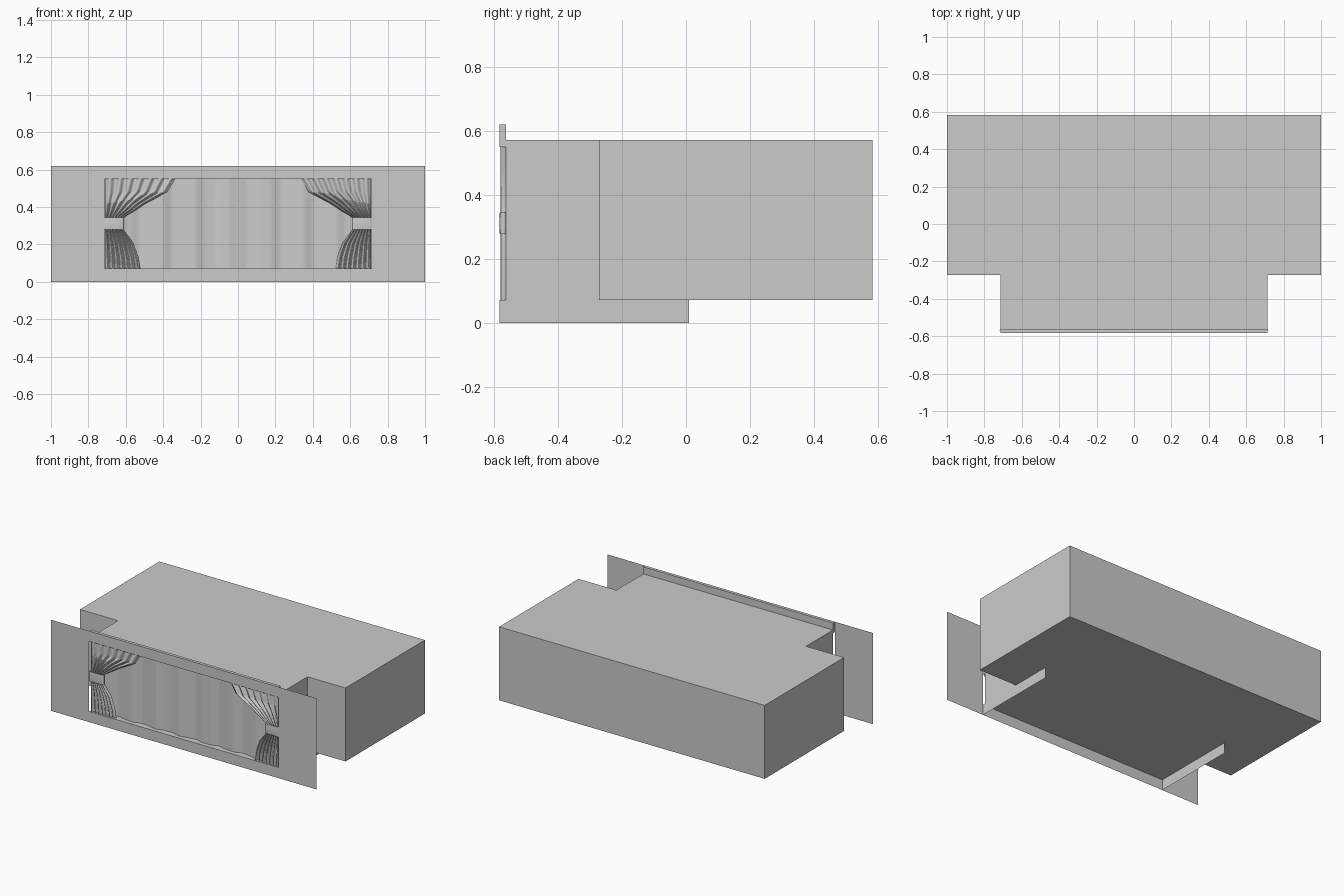
import bpy, bmesh, math

if "Cube" in bpy.data.objects:
    bpy.data.objects.remove(bpy.data.objects["Cube"])

FRONT, BACK = -0.582, 0.582      # overall depth
HALF, OPEN = 1.0, 0.714          # half widths of hall and stage opening
FLOOR, ROOF = 0.072, 0.572
RAIL_BACK = -0.561


def make(name, bm, smooth=False):
    bmesh.ops.recalc_face_normals(bm, faces=bm.faces)
    mesh = bpy.data.meshes.new(name)
    bm.to_mesh(mesh)
    bm.free()
    ob = bpy.data.objects.new(name, mesh)
    bpy.context.collection.objects.link(ob)
    if smooth:
        mesh.polygons.foreach_set("use_smooth", [True] * len(mesh.polygons))
    return ob


def sheet(name, nu, nv, point, smooth=False):
    """Grid surface: point(u, v) with u and v from 0 to 1."""
    bm = bmesh.new()
    rows = [[bm.verts.new(point(i / nu, j / nv)) for i in range(nu + 1)]
            for j in range(nv + 1)]
    for a, b in zip(rows, rows[1:]):
        for i in range(nu):
            bm.faces.new((a[i], a[i + 1], b[i + 1], b[i]))
    bmesh.ops.remove_doubles(bm, verts=bm.verts, dist=1e-6)
    ob = make(name, bm, smooth)
    # front-facing cloth
    return ob


def lerp_path(pts, t):
    """Smooth (Catmull-Rom) x value of an edge path at height t."""
    for k in range(len(pts) - 1):
        (z0, x0), (z1, x1) = pts[k], pts[k + 1]
        if z0 <= t <= z1 + 1e-9:
            f = (t - z0) / (z1 - z0)
            return x0 + (x1 - x0) * f
    return pts[-1][1]


# stage hall: T-shaped shell, open behind the curtain
STEP = -0.272
outline = [(-OPEN, RAIL_BACK), (OPEN, RAIL_BACK), (OPEN, STEP), (HALF, STEP),
           (HALF, BACK), (-HALF, BACK), (-HALF, STEP), (-OPEN, STEP)]
bm = bmesh.new()
base = bm.faces.new([bm.verts.new((x, y, FLOOR)) for x, y in outline])
ext = bmesh.ops.extrude_face_region(bm, geom=[base], use_keep_orig=True)
bmesh.ops.translate(bm, vec=(0, 0, ROOF - FLOOR),
                    verts=[g for g in ext["geom"] if isinstance(g, bmesh.types.BMVert)])
bmesh.ops.recalc_face_normals(bm, faces=bm.faces)
bmesh.ops.delete(bm, geom=[f for f in bm.faces
                           if abs(f.calc_center_median().y - RAIL_BACK) < 1e-4],
                 context='FACES_ONLY')
make("stage_hall", bm)

# stage riser: front board, two side boards and the narrow floor lip
bm = bmesh.new()
path = [(-OPEN, 0.01), (-OPEN, FRONT), (OPEN, FRONT), (OPEN, 0.01)]
low = [bm.verts.new((x, y, 0)) for x, y in path]
top = [bm.verts.new((x, y, FLOOR)) for x, y in path]
for i in range(3):
    bm.faces.new((low[i], low[i + 1], top[i + 1], top[i]))
lip = [bm.verts.new((x, RAIL_BACK, FLOOR)) for x in (OPEN, -OPEN)]
bm.faces.new((top[1], top[2], lip[0], lip[1]))
make("stage_riser", bm)

# header beam over the opening
bm = bmesh.new()
bmesh.ops.create_cube(bm, size=1)
for v in bm.verts:
    v.co.x *= 2 * OPEN
    v.co.y = FRONT if v.co.y < 0 else RAIL_BACK
    v.co.z = 0.55 if v.co.z < 0 else 0.62
make("header_beam", bm)

# closed main curtain with shallow folds
sheet("main_curtain", 120, 6, lambda u, v: (
    (2 * u - 1) * (OPEN - 0.003),
    -0.546 + 0.008 * math.cos(15 * math.pi * u) + 0.002 * math.sin(34 * math.pi * u),
    FLOOR + (ROOF - 0.001 - FLOOR) * v), True)

# inner edges of the tied side curtain, as (height, x)
UPPER = [(0.31, 0.625), (0.345, 0.612), (0.38, 0.552), (0.417, 0.497),
         (0.48, 0.378), (0.55, 0.335)]
LOWER = [(0.072, 0.522), (0.135, 0.532), (0.21, 0.56), (0.278, 0.612), (0.31, 0.625)]


def drape(side, edge, folds):
    z0, z1 = edge[0][0], edge[-1][0]

    def point(u, v):
        z = z0 + (z1 - z0) * v
        x = 0.711 + (lerp_path(edge, z) - 0.711) * u
        y = -0.570 + 0.008 * math.cos(2 * math.pi * folds * u)
        return (side * x, y, z)
    return point


def tie(side):
    def point(u, v):
        a = 2 * math.pi * u
        c, s = math.cos(a), math.sin(a)
        bulge = 1 - 0.12 * (2 * v - 1) ** 2
        x = 0.664 + 0.054 * math.copysign(abs(c) ** 0.5, c)
        y = -0.570 + 0.0125 * bulge * math.copysign(abs(s) ** 0.6, s)
        return (side * x, y, 0.279 + 0.066 * v)
    return point


for side, label in ((-1, "left"), (1, "right")):
    # tied side curtain and its band
    sheet(label + "_curtain_upper", 84, 24, drape(side, UPPER, 7), True)
    sheet(label + "_curtain_lower", 84, 16, drape(side, LOWER, 7), True)
    sheet(label + "_curtain_tie", 32, 6, tie(side), True)
    # flat wall panel beside the opening
    sheet(label + "_wall_panel", 1, 1, lambda u, v: (
        side * (OPEN + (HALF - OPEN) * u), FRONT, 0.62 * v))
